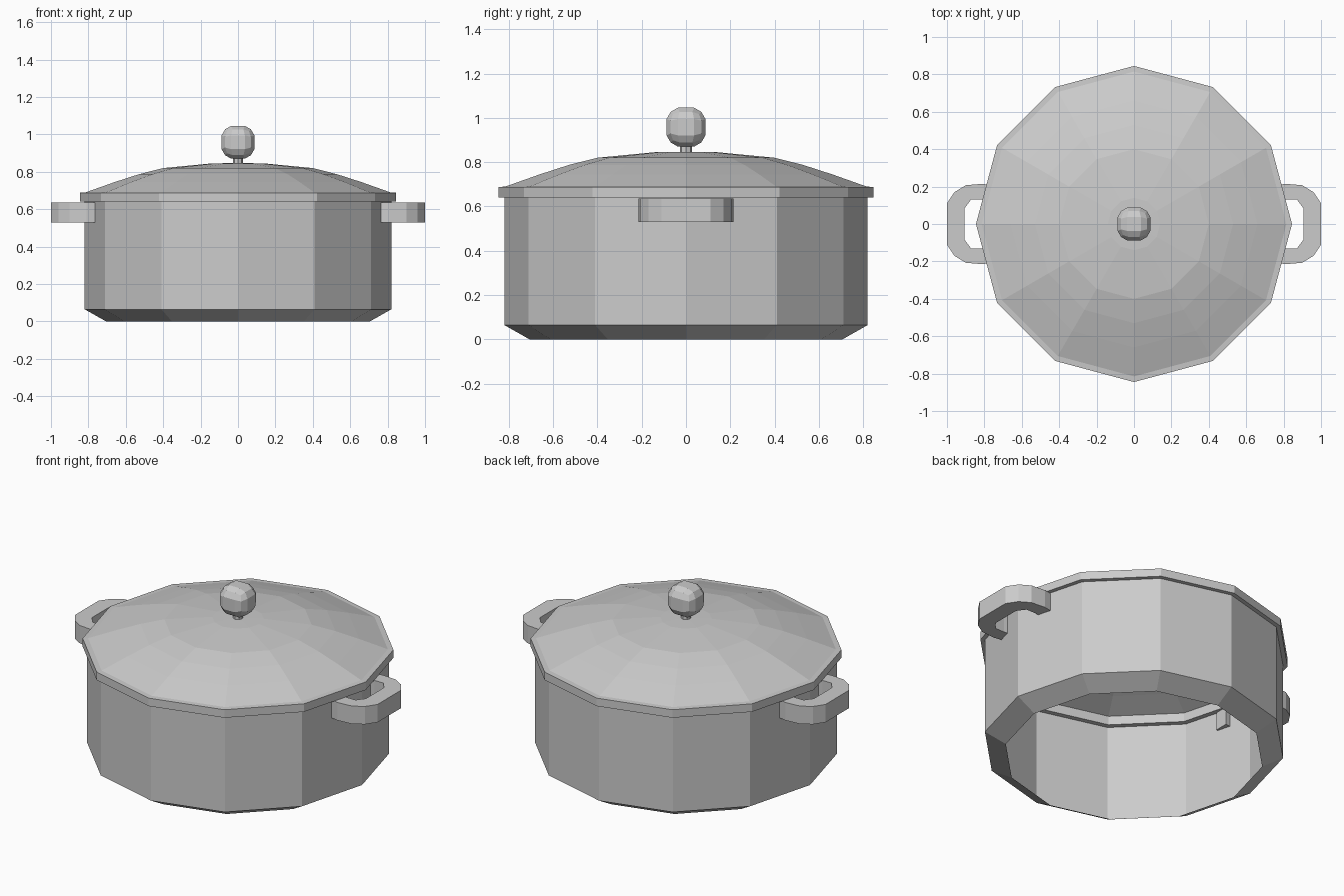
import bpy, bmesh, math
from mathutils import Vector

if "Cube" in bpy.data.objects:
    bpy.data.objects.remove(bpy.data.objects["Cube"])


def finish(bm, name):
    me = bpy.data.meshes.new(name)
    bm.to_mesh(me)
    bm.free()
    ob = bpy.data.objects.new(name, me)
    bpy.context.collection.objects.link(ob)
    return ob


def lathe(name, profile, sides=12):
    """Spin (radius, z) points around z; radius 0 closes to a point."""
    bm = bmesh.new()
    rings = []
    for r, z in profile:
        if r == 0:
            rings.append([bm.verts.new((0, 0, z))] * sides)
        else:
            rings.append([bm.verts.new((r * math.cos(math.tau * i / sides),
                                        r * math.sin(math.tau * i / sides), z))
                          for i in range(sides)])
    for a, b in zip(rings, rings[1:]):
        for i in range(sides):
            j = (i + 1) % sides
            bm.faces.new(list(dict.fromkeys((a[i], a[j], b[j], b[i]))))
    return finish(bm, name)


# Pot wall: open shell with a chamfered foot
lathe("pot_body", [(0.705, 0), (0.82, 0.065), (0.82, 0.64)])

# Lid: thick rim rising into a shallow faceted dome
lathe("lid", [(0.79, 0.693), (0.79, 0.64), (0.845, 0.64), (0.845, 0.688),
              (0.815, 0.69), (0.66, 0.745), (0.53, 0.787), (0.40, 0.82),
              (0.14, 0.845), (0, 0.847)])

# Knob stem
lathe("knob_stem", [(0, 0.83), (0.028, 0.83), (0.028, 0.89), (0, 0.89)], 8)

# Knob ball: cube grid pushed out to a sphere
bm = bmesh.new()
bmesh.ops.create_cube(bm, size=2)
bmesh.ops.subdivide_edges(bm, edges=bm.edges[:], cuts=2, use_grid_fill=True)
for v in bm.verts:
    p = Vector([c if abs(c) > 0.9 else math.copysign(0.42, c) for c in v.co])
    v.co = p.normalized() * 0.102 + Vector((0, 0, 0.958))
finish(bm, "knob_ball")

# Side handles: U-shaped bars whose ends pass just through the wall
outer = [(0.755, 0.205), (0.81, 0.215), (0.90, 0.207), (0.96, 0.17), (1.0, 0.11)]
inner = [(0.755, 0.125), (0.81, 0.132), (0.87, 0.132), (0.905, 0.085)]
outer += [(x, -y) for x, y in reversed(outer)]
inner += [(x, -y) for x, y in reversed(inner)]
outline = outer + inner[::-1]
for side, name in ((1, "handle_right"), (-1, "handle_left")):
    bm = bmesh.new()
    face = bm.faces.new([bm.verts.new((side * x, y, 0.53)) for x, y in outline])
    top = bmesh.ops.extrude_face_region(bm, geom=[face], use_keep_orig=True)["geom"]
    bmesh.ops.translate(bm, vec=(0, 0, 0.107),
                        verts=[g for g in top if isinstance(g, bmesh.types.BMVert)])
    bmesh.ops.recalc_face_normals(bm, faces=bm.faces[:])
    finish(bm, name)
